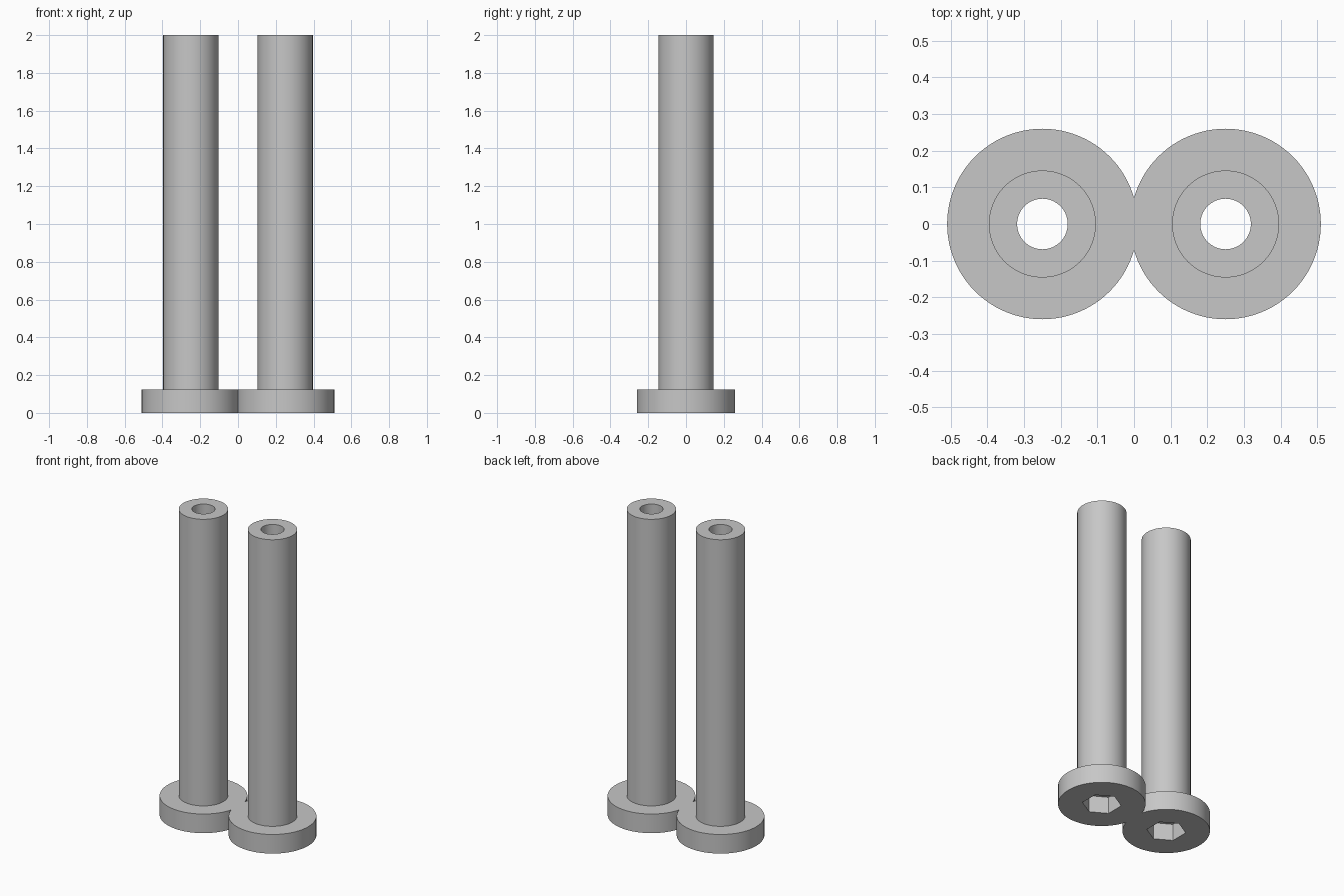
import bpy
from math import radians

default = bpy.data.objects.get("Cube")
if default:
    bpy.data.objects.remove(default, do_unlink=True)

CENTRE_X = 0.25
HEAD_R, HEAD_H = 0.26, 0.125
SHAFT_R, TOP = 0.146, 2.0
BORE_R = 0.069
SOCKET_R, SOCKET_DEPTH = 0.117, 0.11

grey = bpy.data.materials.new("plain grey")
grey.use_nodes = True
colour = (0.57, 0.57, 0.57, 1)
grey.diffuse_color = colour
grey.node_tree.nodes["Principled BSDF"].inputs["Base Color"].default_value = colour


def cylinder(name, radius, bottom, top, sides=96, turn=0):
    """Upright prism on the post axis, with its origin moved to the mirror plane."""
    bpy.ops.mesh.primitive_cylinder_add(
        vertices=sides, radius=radius, depth=top - bottom,
        location=(CENTRE_X, 0, (top + bottom) / 2), rotation=(0, 0, turn))
    obj = bpy.context.object
    obj.name = name
    obj.data.materials.append(grey)
    bpy.ops.object.transform_apply(location=True, rotation=True, scale=True)
    return obj


def combine(target, other, operation):
    mod = target.modifiers.new(operation.lower(), "BOOLEAN")
    mod.operation = operation
    mod.solver = "EXACT"
    mod.object = other
    bpy.context.view_layer.objects.active = target
    bpy.ops.object.modifier_apply(modifier=mod.name)
    bpy.data.objects.remove(other, do_unlink=True)


# Wide round head joined to the long shaft
posts = cylinder("flanged_posts", HEAD_R, 0, HEAD_H)
combine(posts, cylinder("shaft", SHAFT_R, HEAD_H / 2, TOP), "UNION")

# Through bore and hexagonal socket under the head, points along y
combine(posts, cylinder("bore", BORE_R, -0.1, TOP + 0.1, 64), "DIFFERENCE")
combine(posts, cylinder("socket", SOCKET_R, -0.1, SOCKET_DEPTH, 6, 0), "DIFFERENCE")

# Second post, with the two heads merging at the centre
mirror = posts.modifiers.new("second post", "MIRROR")
mirror.use_axis = (True, False, False)
mirror.use_bisect_axis = (True, False, False)
mirror.use_clip = True
bpy.ops.object.select_all(action="DESELECT")
posts.select_set(True)
bpy.context.view_layer.objects.active = posts
bpy.ops.object.modifier_apply(modifier=mirror.name)
bpy.ops.object.shade_smooth_by_angle(angle=radians(30))
